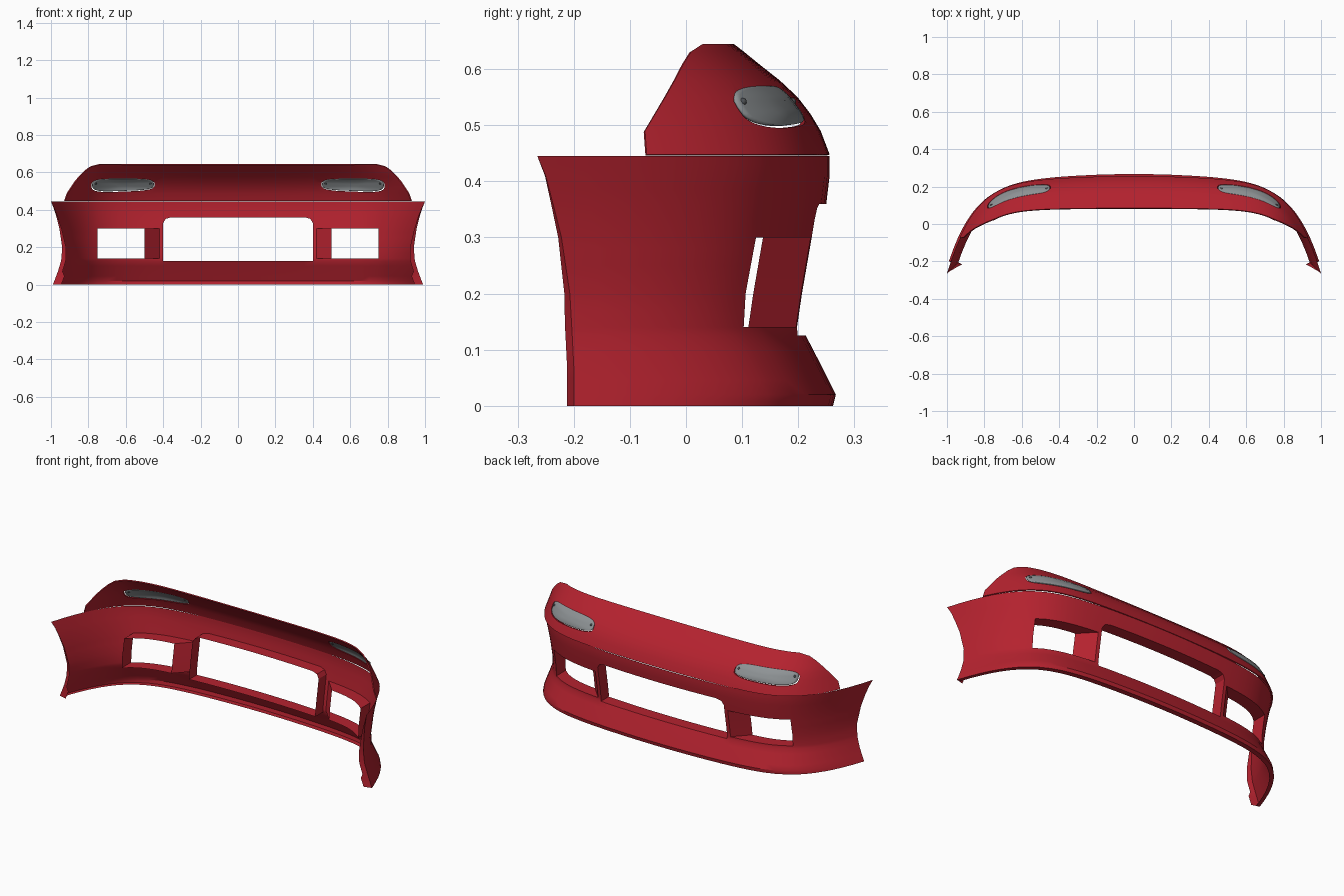
import bpy, bmesh, math

cube = bpy.data.objects.get("Cube")
if cube:
    bpy.data.objects.remove(cube, do_unlink=True)


def material(name, rgb):
    m = bpy.data.materials.new(name)
    m.use_nodes = True
    m.diffuse_color = (*rgb, 1)
    m.node_tree.nodes["Principled BSDF"].inputs["Base Color"].default_value = (*rgb, 1)
    return m


RED = material("deep red paint", (0.46, 0.016, 0.028))
GREY = material("lamp grey", (0.27, 0.29, 0.30))
DARK = material("dark grey bolt", (0.08, 0.085, 0.09))

# Height, centre depth, half width and end depth of each section
BUMPER = [(0, .262, .99, -.2), (.02, .267, .982, -.2), (.07, .242, .963, -.2),
          (.13, .211, .945, -.203), (.2, .222, .94, -.207), (.3, .24, .955, -.222),
          (.36, .25, .97, -.237), (.41, .256, .986, -.25), (.445, .256, 1, -.265)]
PANEL = [(.448, .256, .93, -.07), (.49, .24, .915, -.073), (.52, .222, .895, -.055),
         (.55, .199, .875, -.037), (.58, .167, .85, -.02), (.61, .129, .82, -.004),
         (.632, .102, .79, .01), (.645, .085, .74, .03)]


def section(table, z):
    for a, b in zip(table, table[1:]):
        if z <= b[0]:
            t = (z - a[0]) / (b[0] - a[0])
            return [p + (q - p) * t for p, q in zip(a[1:], b[1:])]
    return table[-1][1:]


def depth(table, x, z):
    """Plan curve: flat in the middle, sweeping back at the ends."""
    yc, xe, ye = section(table, z)
    u = abs(x) / xe
    return yc + (ye - yc) * (.19 * u ** 2 + .81 * u ** 7.5)


def finish(bm, name, mat):
    mesh = bpy.data.meshes.new(name)
    bm.to_mesh(mesh)
    bm.free()
    obj = bpy.data.objects.new(name, mesh)
    bpy.context.collection.objects.link(obj)
    mesh.materials.append(mat)
    return obj


def activate(obj):
    bpy.ops.object.select_all(action='DESELECT')
    obj.select_set(True)
    bpy.context.view_layer.objects.active = obj


def smooth(obj, angle=30):
    activate(obj)
    bpy.ops.object.shade_smooth_by_angle(angle=math.radians(angle))


def sheet(rows, skip=lambda x, z: False):
    """Skin a grid of (x, y, z) rows, leaving openings where skip says so."""
    bm = bmesh.new()
    grid = [[bm.verts.new(p) for p in row] for row in rows]
    for lo, hi in zip(grid, grid[1:]):
        for j in range(len(lo) - 1):
            quad = (lo[j], hi[j], hi[j + 1], lo[j + 1])
            if not skip(sum(v.co.x for v in quad) / 4, sum(v.co.z for v in quad) / 4):
                bm.faces.new(quad)
    return bm, grid


def turn_in(bm, test, move):
    """Extrude the open edges passing the test and shift their new vertices."""
    edges = [e for e in bm.edges if e.is_boundary and all(test(v) for v in e.verts)]
    out = bmesh.ops.extrude_edge_only(bm, edges=edges)["geom"]
    for v in out:
        if isinstance(v, bmesh.types.BMVert):
            move(v.co)


# Bumper skin with three openings
LEVELS = [0, .008, .02, .045, .07, .1, .125, .14, .17, .2, .25, .28, .3, .33, .36,
          .385, .41, .43, .445]
HALF = [.1, .2, .3, .355, .4, .42, .46, .5, .55, .6, .65, .7, .75, .78, .81, .84,
        .87, .9, .925, .95, .975, 1]
COLUMNS = [-x for x in reversed(HALF)] + [0] + HALF


def opening(x, z):
    x = abs(x)
    return (x < .4 and .125 < z < .36) or (.42 < x < .75 and .14 < z < .3)


def bumper_point(c, z):
    xe = section(BUMPER, z)[1]
    x = abs(c)
    if x > .75:
        x = .75 + (x - .75) * (xe - .75) / .25
    x = math.copysign(x, c)
    if abs(c) == .4 and z == .36:       # rounded upper corners
        x, z = x * .965, z - .008
    return x, depth(BUMPER, x, z), z


bm, grid = sheet([[bumper_point(c, z) for c in COLUMNS] for z in LEVELS], opening)
ends = {v for row in grid for v in (row[0], row[-1])}
base = set(grid[0])


def centre_wall(co):
    co.y -= .07


def side_wall(co):
    s = math.copysign(1, co.x)
    co.x = s * (.5 + (abs(co.x) - .42) * .25 / .33)
    co.y -= .085


def arch_lip(co):
    k = min(1, (.445 - co.z) / .3)
    co.x -= math.copysign((.025 + .02 * (co.z < .05)) * k, co.x)
    co.y -= .012 * k


def base_lip(co):
    co.x *= .98
    co.y -= .03 * (1 - abs(co.x) ** 4)


# Opening surrounds, wheel arch lips and bottom lip
turn_in(bm, lambda v: abs(v.co.x) < .41 and .12 < v.co.z < .37, centre_wall)
turn_in(bm, lambda v: .415 < abs(v.co.x) < .76 and .135 < v.co.z < .305, side_wall)
turn_in(bm, lambda v: v in ends, arch_lip)
turn_in(bm, lambda v: v in base, base_lip)
smooth(finish(bm, "bumper", RED))

# Upper nose panel
N = 32
rows = []
for z, yc, xe, ye in PANEL:
    xs = [xe * math.sin(math.pi / 2 * j / N) for j in range(-N, N + 1)]
    rows.append([(x, depth(PANEL, x, z), z) for x in xs])
bm, grid = sheet(rows)
panel = finish(bm, "upper_panel", RED)
thick = panel.modifiers.new("thickness", 'SOLIDIFY')
thick.thickness = .006
thick.offset = -1


def lamp_outline(side, scale=1, n=40):
    """Rounded oblong in x and z, taller towards the outside."""
    pts = []
    for i in range(n):
        a = 2 * math.pi * i / n
        c, s = math.cos(a), math.sin(a)
        dx = math.copysign(abs(c) ** .55, c) * scale
        dz = math.copysign(abs(s) ** .6, s) * scale
        pts.append((side * (.615 + .165 * dx),
                    .536 - .003 * dx + dz * (.034 + .003 * dx)))
    return pts


for side, label in ((1, "left"), (-1, "right")):
    # Lamp aperture
    bm = bmesh.new()
    face = bm.faces.new([bm.verts.new((x, 0, z - .004))
                         for x, z in lamp_outline(side, 1.02)])
    out = bmesh.ops.extrude_face_region(bm, geom=[face])["geom"]
    bmesh.ops.translate(bm, vec=(0, .35, 0),
                        verts=[v for v in out if isinstance(v, bmesh.types.BMVert)])
    bmesh.ops.recalc_face_normals(bm, faces=bm.faces)
    cutter = finish(bm, label + "_lamp_cutter", RED)
    cutter.hide_render = True
    cut = panel.modifiers.new("aperture", 'BOOLEAN')
    cut.operation = 'DIFFERENCE'
    cut.solver = 'EXACT'
    cut.object = cutter

    # Lamp lens following the panel
    bm = bmesh.new()
    rings = []
    for k in (1, .93, .75, .5, .25):
        rings.append([bm.verts.new((x, depth(PANEL, x, z) + .001 + .006 * (1 - k * k), z))
                      for x, z in lamp_outline(side, k)])
    for a, b in zip(rings, rings[1:]):
        for i in range(len(a)):
            j = (i + 1) % len(a)
            bm.faces.new((a[i], a[j], b[j], b[i]))
    bm.faces.new(rings[-1])
    bmesh.ops.recalc_face_normals(bm, faces=bm.faces)
    if sum(f.normal.y for f in bm.faces) < 0:
        bmesh.ops.reverse_faces(bm, faces=bm.faces)
    lamp = finish(bm, label + "_lamp", GREY)
    shell = lamp.modifiers.new("thickness", 'SOLIDIFY')
    shell.thickness = .006
    shell.offset = -1
    smooth(lamp, 40)

    # Small bolts at both ends of the lens
    for end, x in (("inner", .468), ("outer", .762)):
        bm = bmesh.new()
        bmesh.ops.create_uvsphere(bm, u_segments=12, v_segments=8, radius=.007)
        bmesh.ops.translate(bm, verts=bm.verts,
                            vec=(side * x, depth(PANEL, x, .542) - .001, .542))
        smooth(finish(bm, f"{label}_{end}_lamp_bolt", DARK))

# Apply the panel cuts and drop the cutters
activate(panel)
for name in [m.name for m in panel.modifiers]:
    bpy.ops.object.modifier_apply(modifier=name)
for label in ("left", "right"):
    bpy.data.objects.remove(bpy.data.objects[label + "_lamp_cutter"], do_unlink=True)
smooth(panel)
